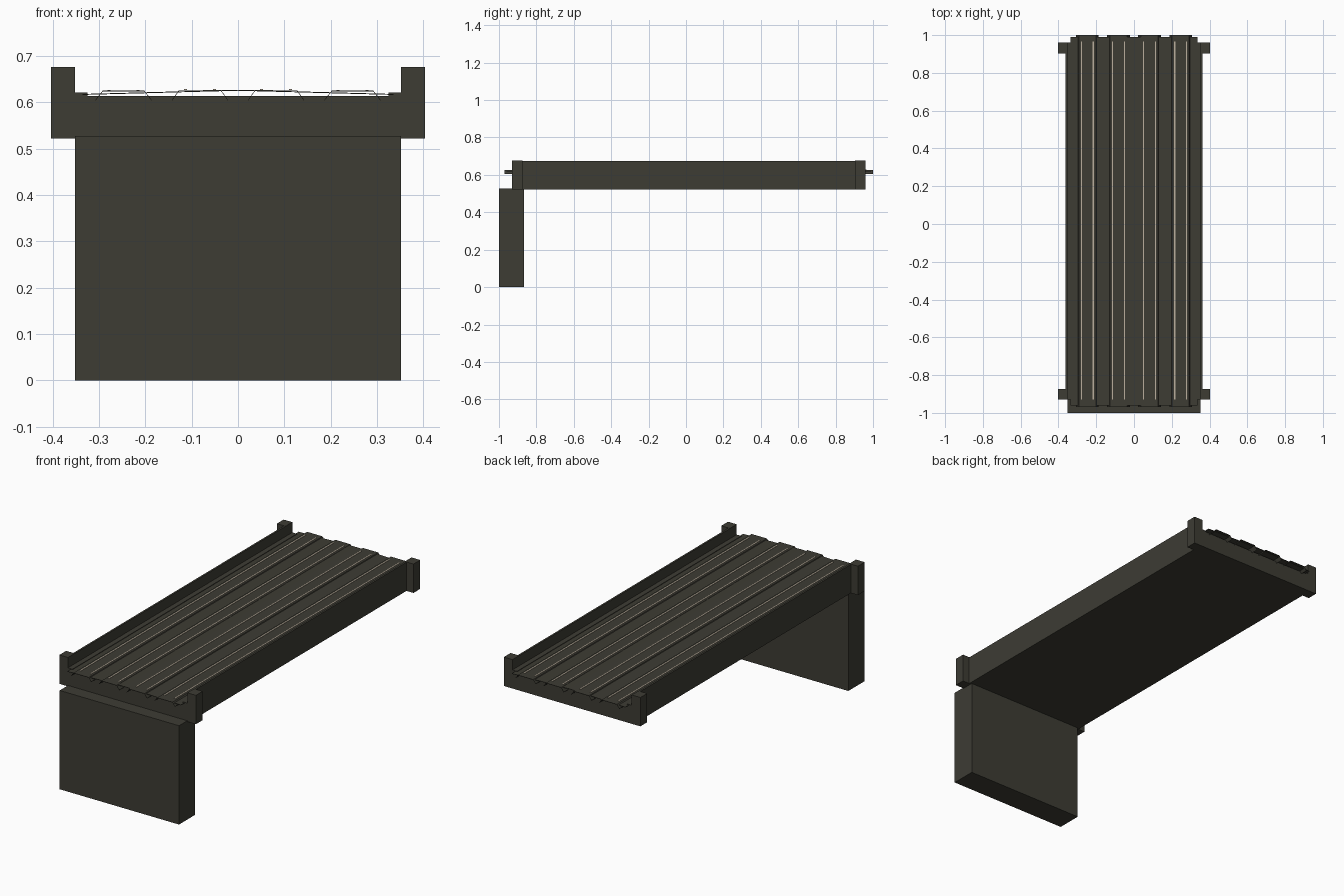
import bpy, bmesh

if "Cube" in bpy.data.objects:
    bpy.data.objects.remove(bpy.data.objects["Cube"])

Y0, Y1 = -0.93, 0.96          # deck ends
TRACKS = (-0.247, -0.082, 0.082, 0.247)


def material(name, rgb):
    m = bpy.data.materials.new(name)
    m.diffuse_color = (*rgb, 1)
    m.use_nodes = True
    m.node_tree.nodes["Principled BSDF"].inputs["Base Color"].default_value = m.diffuse_color
    return m


stone = material("dark stone", (0.047, 0.045, 0.034))
steel = material("pale rail", (0.50, 0.43, 0.34))


def extrude_y(name, profile, y0, y1, mat):
    """Extrude a closed x/z outline along y."""
    bm = bmesh.new()
    face = bm.faces.new([bm.verts.new((x, y0, z)) for x, z in profile])
    ext = bmesh.ops.extrude_face_region(bm, geom=[face])
    verts = [g for g in ext["geom"] if isinstance(g, bmesh.types.BMVert)]
    bmesh.ops.translate(bm, vec=(0, y1 - y0, 0), verts=verts)
    bmesh.ops.recalc_face_normals(bm, faces=bm.faces)
    me = bpy.data.meshes.new(name)
    bm.to_mesh(me)
    bm.free()
    me.materials.append(mat)
    ob = bpy.data.objects.new(name, me)
    bpy.context.collection.objects.link(ob)
    return ob


def box(name, x0, x1, y0, y1, z0, z1, mat):
    return extrude_y(name, [(x0, z0), (x1, z0), (x1, z1), (x0, z1)], y0, y1, mat)


def sheet(name, top, t, y0, y1, mat):
    """Thin plate following an open x/z line."""
    return extrude_y(name, top + [(x, z - t) for x, z in reversed(top)], y0, y1, mat)


# support pier under the front end
box("pier", -0.352, 0.352, -1.0, -0.865, 0, 0.527, stone)

# trough-shaped deck: side walls, ledges and sunken bed in one section
half = [(0.362, 0.522), (0.362, 0.675), (0.352, 0.675), (0.352, 0.621),
        (0.325, 0.621), (0.325, 0.614)]
extrude_y("deck", half + [(-x, z) for x, z in reversed(half)], Y0, Y1, stone)

# corner posts
for s in (-1, 1):
    side = "left" if s < 0 else "right"
    for end, a, b in (("front", Y0, -0.873), ("back", 0.903, Y1)):
        xs = sorted((s * 0.352, s * 0.403))
        box(f"{end}_{side}_post", *xs, a, b, 0.522, 0.676, stone)

# gently crowned ballast plate overhanging both ends
sheet("ballast_plate", [(-0.335, 0.618), (0, 0.627), (0.335, 0.618)],
      0.002, -0.96, 0.99, stone)

# raised track beds with sloping shoulders, each carrying two rails
for i, c in enumerate(TRACKS, 1):
    crown = 0.628 - 0.012 * abs(c)
    sheet(f"track_bed_{i}",
          [(c - 0.06, 0.606), (c - 0.045, crown), (c + 0.045, crown), (c + 0.06, 0.606)],
          0.002, -0.97, 1.0, stone)
    for s in (-1, 1):
        x = c + s * 0.031
        box(f"rail_{i}_{'left' if s < 0 else 'right'}", x - 0.003, x + 0.003,
            Y0, 0.965, crown - 0.001, crown + 0.002, steel)
